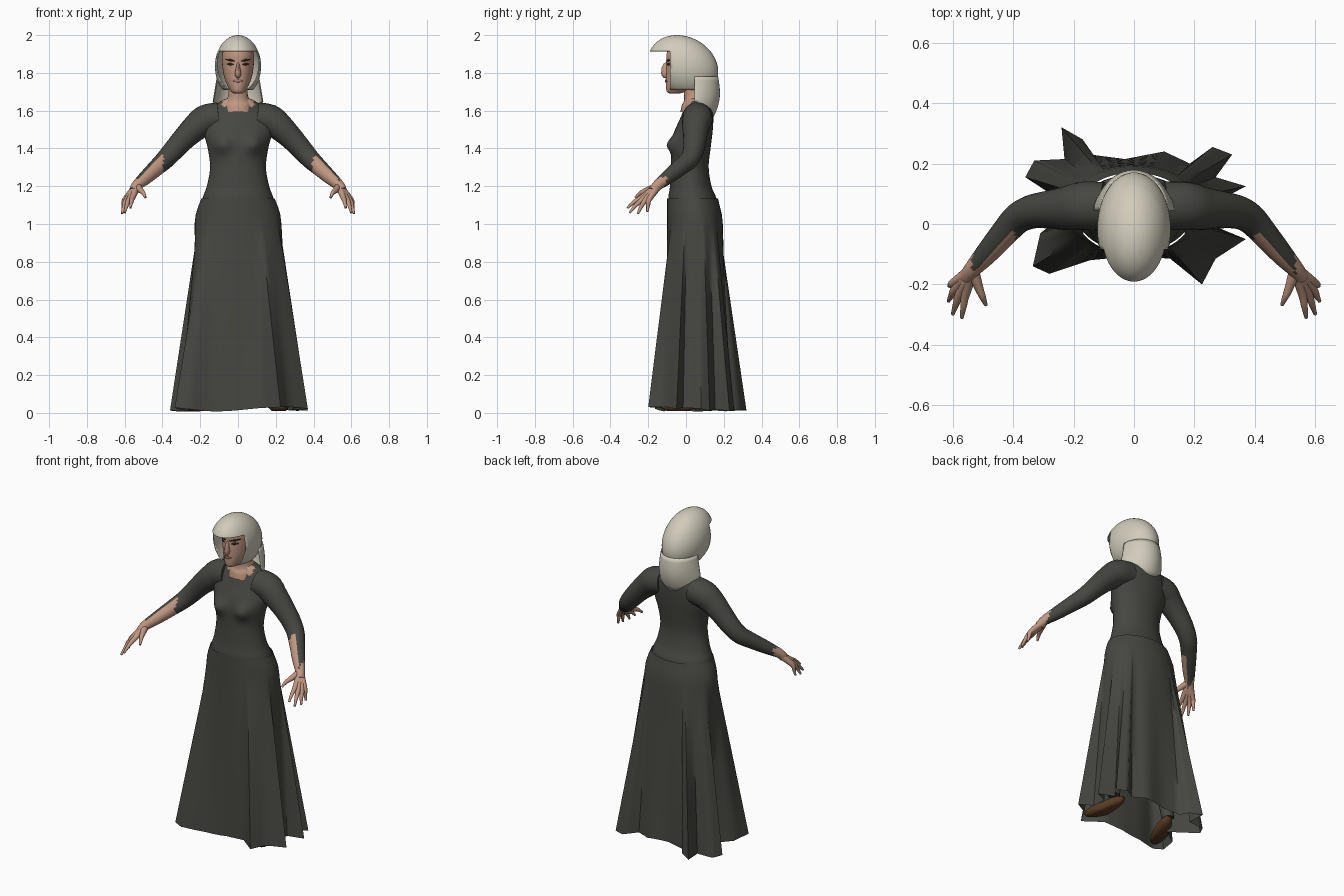
import bpy, bmesh, math
from mathutils import Vector

if "Cube" in bpy.data.objects:
    bpy.data.objects.remove(bpy.data.objects["Cube"])


def material(name, rgb):
    m = bpy.data.materials.new(name)
    m.diffuse_color = (*rgb, 1)
    m.use_nodes = True
    m.node_tree.nodes["Principled BSDF"].inputs["Base Color"].default_value = m.diffuse_color
    return m


SKIN = material("skin", (0.53, 0.31, 0.22))
DRESS = material("charcoal_cloth", (0.062, 0.062, 0.053))
HAIR = material("pale_hair", (0.64, 0.60, 0.50))
SHOE = material("brown_leather", (0.10, 0.045, 0.016))
DARK = material("dark_brown", (0.03, 0.018, 0.013))
LIP = material("lip", (0.38, 0.18, 0.14))


def finish(name, bm, mats, angle=50, rule=None, solid=0):
    bmesh.ops.recalc_face_normals(bm, faces=bm.faces)
    if rule:
        for f in bm.faces:
            f.material_index = rule(f.calc_center_median(), f.normal)
    me = bpy.data.meshes.new(name)
    bm.to_mesh(me)
    bm.free()
    ob = bpy.data.objects.new(name, me)
    bpy.context.collection.objects.link(ob)
    for m in mats:
        me.materials.append(m)
    bpy.ops.object.select_all(action='DESELECT')
    ob.select_set(True)
    bpy.context.view_layer.objects.active = ob
    bpy.ops.object.shade_smooth_by_angle(angle=math.radians(angle))
    if solid:
        mod = ob.modifiers.new("thickness", 'SOLIDIFY')
        mod.thickness = solid
    return ob


def skin_rings(bm, rings, closed=True, caps=True):
    """Bridge a list of point rings with quads."""
    vs = [[bm.verts.new(p) for p in r] for r in rings]
    n = len(vs[0])
    for a, b in zip(vs, vs[1:]):
        for i in range(n if closed else n - 1):
            j = (i + 1) % n
            bm.faces.new((a[i], a[j], b[j], b[i]))
    if caps:
        bm.faces.new(vs[0])
        bm.faces.new(vs[-1])


def smooth_rows(rows, steps=4):
    """Catmull-Rom refinement of a table of rows."""
    out = []
    for i in range(len(rows) - 1):
        p = [rows[max(0, min(len(rows) - 1, i + k))] for k in (-1, 0, 1, 2)]
        for s in range(steps):
            t = s / steps
            out.append([0.5 * (2 * b + (c - a) * t + (2 * a - 5 * b + 4 * c - d) * t * t
                               + (3 * b - a - 3 * c + d) * t ** 3) for a, b, c, d in zip(*p)])
    return out + [list(rows[-1])]


def oval(row, n=40):
    z, w, yf, yb = row
    return [Vector((w * math.cos(a), (yf + yb) / 2 + (yb - yf) / 2 * math.sin(a), z))
            for a in (2 * math.pi * i / n for i in range(n))]


def tube(bm, path, sides=16, side=1, steps=3):
    """Round tube along (x, y, z, radius) points, mirrored by side."""
    rows = smooth_rows(path, steps)
    pts = [Vector((r[0] * side, r[1], r[2])) for r in rows]
    rings = []
    for i, p in enumerate(pts):
        d = (pts[min(i + 1, len(pts) - 1)] - pts[max(i - 1, 0)]).normalized()
        u = d.cross(Vector((0.3, 1, 0.2))).normalized()
        v = d.cross(u)
        rings.append([p + rows[i][3] * (u * math.cos(a) + v * math.sin(a))
                      for a in (2 * math.pi * k / sides for k in range(sides))])
    skin_rings(bm, rings)


def blob(bm, centre, size, seg=16):
    vs = bmesh.ops.create_uvsphere(bm, u_segments=seg, v_segments=seg // 2, radius=1)["verts"]
    for v in vs:
        v.co = Vector([c + q * s for c, q, s in zip(centre, v.co, size)])
    return vs


# Bodice with bust, and bare skin notches beside the collar
TORSO = [(1.05, .19, -.085, .16), (1.13, .189, -.094, .162), (1.20, .165, -.085, .135),
         (1.30, .148, -.08, .12), (1.40, .16, -.078, .13), (1.48, .18, -.065, .14),
         (1.55, .175, -.035, .145), (1.61, .14, -.01, .145), (1.645, .10, 0, .13),
         (1.665, .06, .005, .11)]
rings = [oval(r, 48) for r in smooth_rows(TORSO, 5)]
for p in (p for r in rings for p in r):
    if p.y < 0.03:
        d = ((abs(p.x) - .085) ** 2 + (p.z - 1.42) ** 2) / .045 ** 2
        p.y -= .04 * math.exp(-d)
bm = bmesh.new()
skin_rings(bm, rings)
finish("bodice", bm, [DRESS, SKIN], rule=lambda c, n: int(
    .05 < abs(c.x) < .085 and c.z > 1.612 + abs(abs(c.x) - .068) and c.y < .05))

# Pleated skirt: oval waist blended into a folded hem
HEM = [(.37, .125), (.27, .155), (.325, .23), (.26, .255), (.185, .2), (.1, .24), (-.03, .215),
       (-.145, .23), (-.17, .28), (-.24, .32), (-.23, .215), (-.33, .21), (-.36, .155),
       (-.2, .05), (-.31, -.03), (-.335, -.14), (-.28, -.165), (-.145, -.12), (0, -.105),
       (.12, -.115), (.225, -.2), (.27, -.115), (.37, -.05), (.285, -.015), (.285, .08)]
hem = []
for i, a in enumerate(HEM):
    b = HEM[(i + 1) % len(HEM)]
    hem += [(a[0] + (b[0] - a[0]) * t, a[1] + (b[1] - a[1]) * t) for t in (0, .33, .67)]


def waist_ring(z, w, yf, yb):
    cy, ry = (yf + yb) / 2, (yb - yf) / 2
    angles = [math.atan2((y - .045) / .2, x / .3) for x, y in hem]
    return [Vector((w * math.cos(a), cy + ry * math.sin(a), z)) for a in angles]


hip = waist_ring(1.0, .23, -.10, .195)
rings = [waist_ring(1.135, .194, -.10, .17), waist_ring(1.09, .212, -.10, .18),
         waist_ring(1.05, .224, -.10, .19), hip]
for k in range(1, 13):
    t = k / 12
    rings.append([p.lerp(Vector((x, y, .02 + .012 * math.sin(9 * x + 5 * y))), t)
                  for p, (x, y) in zip(hip, hem)])
bm = bmesh.new()
skin_rings(bm, rings, caps=False)
finish("skirt", bm, [DRESS], angle=60)

# Arms with slanted sleeves, hands, legs and shoes
ARM = [(.10, .06, 1.565, .08), (.17, .06, 1.552, .08), (.22, .052, 1.515, .073),
       (.28, .048, 1.458, .063), (.34, .04, 1.392, .056), (.385, .018, 1.342, .051),
       (.43, -.03, 1.30, .045), (.49, -.10, 1.245, .037), (.535, -.15, 1.205, .028),
       (.552, -.175, 1.175, .026)]
WRIST = (.535, -.15, 1.20, .022)
FINGERS = [  # knuckle, tip
    ((.558, -.235, 1.14), (.57, -.31, 1.085)), ((.577, -.23, 1.13), (.60, -.298, 1.06)),
    ((.592, -.215, 1.125), (.614, -.255, 1.055)), ((.598, -.195, 1.13), (.612, -.205, 1.065)),
    ((.512, -.215, 1.175), (.49, -.268, 1.14))]
for side, label in ((1, "left"), (-1, "right")):
    inner = Vector((-.8 * side, -.6, .1))

    def sleeve(c, n, inner=inner):
        x = abs(c.x)
        return int(x > .535 or (x > .395 and n.dot(inner) > .35))

    bm = bmesh.new()
    tube(bm, ARM, 20, side, 4)
    finish(label + "_arm", bm, [DRESS, SKIN], rule=sleeve)

    bm = bmesh.new()
    for k, t in FINGERS:
        mid = [a * .5 + b * .5 + c for a, b, c in zip(k, t, (0, 0, .006))]
        tube(bm, [WRIST, (*k, .0145), (*mid, .011), (*t, .006)], 10, side)
    finish(label + "_hand", bm, [SKIN])

    bm = bmesh.new()
    tube(bm, [(.09, .04, 1.0, .085), (.15, .04, .5, .055), (.20, .06, .09, .035)], 12, side)
    finish(label + "_leg", bm, [DRESS])

    bm = bmesh.new()
    for v in blob(bm, (0, 0, 0), (.042, .125, .04)):
        v.co.z = max(v.co.z, -.025) + .035 + max(0, v.co.y) * .25
        x, y = v.co.x, v.co.y - .01
        v.co.x, v.co.y = side * (.205 + x - y * .35), y + x * .35
    finish(label + "_shoe", bm, [SHOE])

# Head, neck, nose
HEAD = [(1.69, .018, -.085, -.04), (1.70, .036, -.101, 0), (1.725, .052, -.106, .05),
        (1.76, .068, -.106, .09), (1.80, .078, -.105, .115), (1.85, .084, -.103, .125),
        (1.90, .083, -.103, .12), (1.945, .066, -.08, .09), (1.97, .03, -.04, .04)]
head_rows = smooth_rows(HEAD, 4)
bm = bmesh.new()
skin_rings(bm, [oval(r) for r in head_rows])
tube(bm, [(0, .055, 1.60, .085), (0, .05, 1.645, .072), (0, .042, 1.68, .052),
          (0, .03, 1.78, .05)], 20)
for v in blob(bm, (0, -.104, 1.80), (.017, .028, .03), 12):
    if v.co.z > 1.80:                       # bridge tapers up to the brow
        v.co.z = 1.80 + (v.co.z - 1.80) * 1.9
        v.co.x *= .75
finish("head", bm, [SKIN])


def face_y(x, z):
    r = min(head_rows, key=lambda q: abs(q[0] - z))
    return (r[2] + r[3]) / 2 - (r[3] - r[2]) / 2 * math.sqrt(max(0, 1 - (x / r[1]) ** 2))


def face_plate(name, mat, x0, x1, z0, z1, h):
    """Thin lens-shaped strip lying on the face."""
    bm = bmesh.new()
    grid = []
    for i in range(9):
        t = i / 8
        x, z = x0 + (x1 - x0) * t, z0 + (z1 - z0) * t
        hh = h * (.25 + .75 * math.sin(math.pi * t))
        grid.append([Vector((x, face_y(x, z + s) - .004, z + s)) for s in (-hh, 0, hh)])
    skin_rings(bm, grid, closed=False, caps=False)
    finish(name, bm, [mat], solid=.003)


for s, label in ((1, "left"), (-1, "right")):
    face_plate(label + "_eyebrow", DARK, s * .016, s * .066, 1.862, 1.872, .005)
    face_plate(label + "_eye", DARK, s * .026, s * .058, 1.845, 1.847, .006)
face_plate("mouth", LIP, -.027, .027, 1.757, 1.757, .007)

# Hair cap with a fringe peak and a square face opening
bm = bmesh.new()
for v in blob(bm, (0, -.015, 1.835), (.122, .183, .165), 48):
    v.co.y -= .2 * (v.co.z - 1.835)
for co, no in (((0, 0, 1.915), (0, 0, 1)), ((0, -.085, 0), (0, 1, 0)), ((0, 0, 1.71), (0, 0, 1))):
    bmesh.ops.bisect_plane(bm, geom=bm.verts[:] + bm.edges[:] + bm.faces[:],
                           plane_co=co, plane_no=no)
gone = []
for f in bm.faces:
    c = f.calc_center_median()
    if c.z < 1.71 or (c.z < 1.915 and c.y < -.085):
        gone.append(f)
bmesh.ops.delete(bm, geom=gone, context='FACES')
finish("hair_cap", bm, [HAIR], solid=.005)

# Hair falling behind the neck to a rounded point
bm = bmesh.new()
rings = []
for k in range(9):
    t = k / 8
    ring = []
    for i in range(33):
        a = math.radians(-90 + 180 * i / 32)
        depth = .125 + .012 * math.sin(math.pi * t) - .025 * t ** 3
        ring.append(Vector(((.112 + .022 * t) * math.sin(a), .045 + depth * math.cos(a),
                            1.78 - t * (.13 + .085 * math.cos(a) ** 1.5 if i % 32 else .13))))
    rings.append(ring)
skin_rings(bm, rings, closed=False, caps=False)
finish("back_hair", bm, [HAIR], solid=.006)
